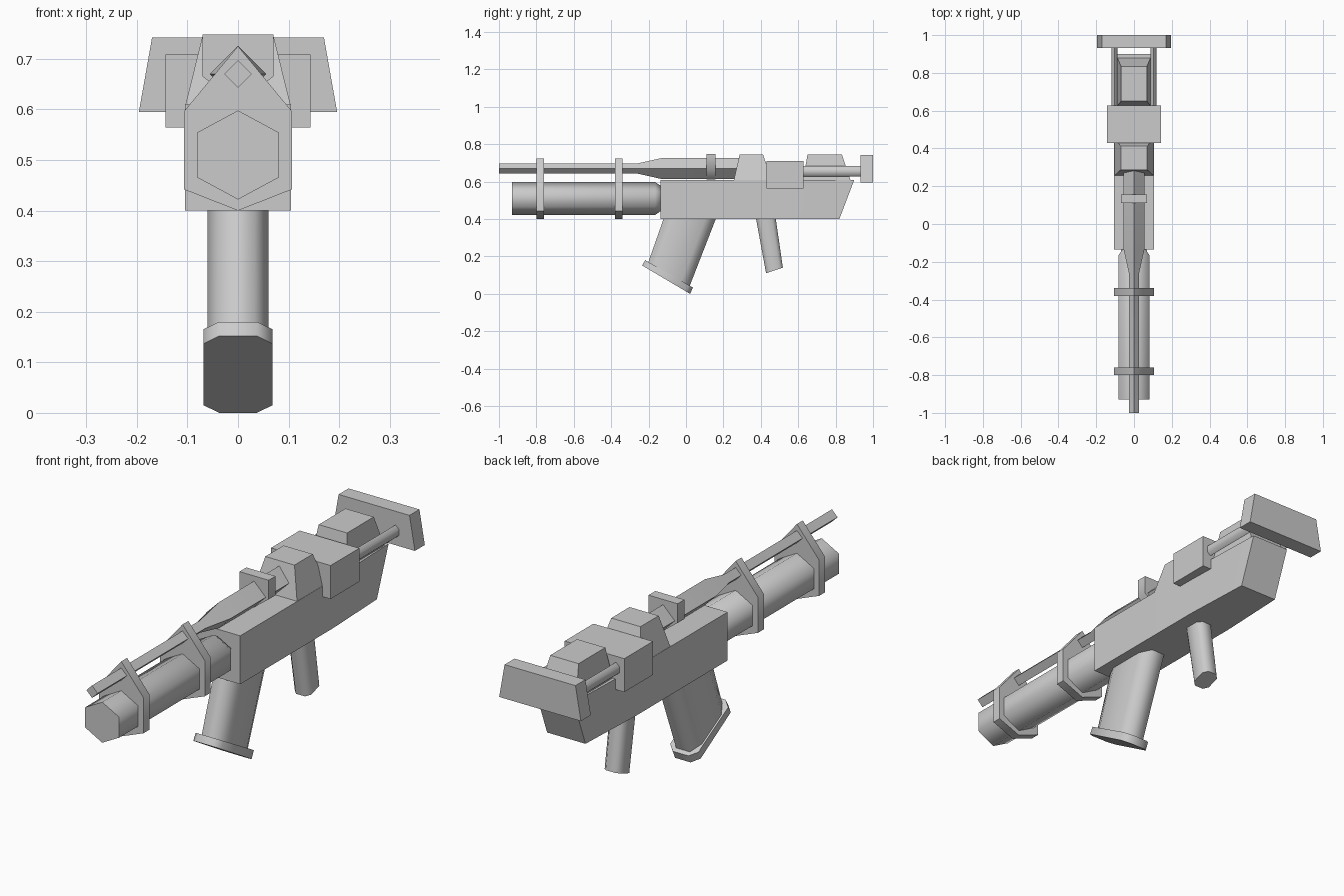
import bpy, bmesh, math
from mathutils import Vector

if "Cube" in bpy.data.objects:
    bpy.data.objects.remove(bpy.data.objects["Cube"])


def loft(name, rings, smooth=65):
    """Skin a list of equal-length point rings and cap both ends."""
    bm = bmesh.new()
    vs = [[bm.verts.new(p) for p in r] for r in rings]
    n = len(vs[0])
    for a, b in zip(vs, vs[1:]):
        for i in range(n):
            j = (i + 1) % n
            bm.faces.new((a[i], a[j], b[j], b[i]))
    bm.faces.new(vs[0])
    bm.faces.new(vs[-1])
    bmesh.ops.recalc_face_normals(bm, faces=bm.faces)
    me = bpy.data.meshes.new(name)
    bm.to_mesh(me)
    bm.free()
    ob = bpy.data.objects.new(name, me)
    bpy.context.collection.objects.link(ob)
    bpy.ops.object.select_all(action='DESELECT')
    ob.select_set(True)
    bpy.context.view_layer.objects.active = ob
    bpy.ops.object.shade_smooth_by_angle(angle=math.radians(smooth))
    return ob


def plate(name, profile, y0, y1):
    """Extrude an x-z profile along y."""
    return loft(name, [[(x, y, z) for x, z in profile] for y in (y0, y1)])


def tube(name, sides, z, stations, x=0):
    """Faceted tube along y, one corner pointing up; stations are (y, radius)."""
    ang = [math.pi / 2 + 2 * math.pi * i / sides for i in range(sides)]
    return loft(name, [[(x + r * math.cos(a), y, z + r * math.sin(a)) for a in ang]
                       for y, r in stations])


def tapered(name, lo, hi, smooth=65):
    """Block between two level rectangles, each (half x, y0, y1, z)."""
    return loft(name, [[(-w, a, z), (w, a, z), (w, b, z), (-w, b, z)]
                       for w, a, b, z in (lo, hi)], smooth)


def grip_shape(name, w, top, bottom, cut=0.2):
    """Handle with chamfered corners; top and bottom are (front, rear) y-z points."""
    rings = []
    for f, r in (top, bottom):
        f, r = Vector(f), Vector(r)
        ring = []
        for x, t in ((-.55, 0), (.55, 0), (1, cut), (1, 1 - cut),
                     (.55, 1), (-.55, 1), (-1, 1 - cut), (-1, cut)):
            p = f.lerp(r, t)
            ring.append((x * w, p.x, p.y))
        rings.append(ring)
    return loft(name, rings)


# Lower barrel and its bands
tube("lower_barrel", 6, .51, [(-.93, .085), (-.93, .088), (-.165, .088), (-.125, .06)][1:])\
    .scale = (1.07, 1, 1)
band = [(0, .725), (.107, .596), (.107, .442), (0, .40), (-.107, .442), (-.107, .596)]
for label, y in (("front", -.78), ("rear", -.36)):
    plate(label + "_barrel_band", band, y - .02, y + .02)

# Upper rod widening into a tube, with a collar
tube("upper_rod", 4, .67, [(-1, .027), (-.26, .027), (-.13, .056), (.3, .056)])
plate("tube_collar", [(-.07, .748), (.07, .748), (.07, .665), (0, .612), (-.07, .665)],
      .11, .157)

# Main body with raked rear
loft("body", [[(-w, y0, .40), (w, y0, .40), (w, y1, .61), (-w, y1, .61)]
              for w, y0, y1 in ((.105, -.135, -.135), (.105, .5, .5), (.092, .82, .90))])

# Raised housings on top of the body
tapered("front_housing", (.105, .255, .46, .605), (.07, .287, .412, .746))
tapered("cross_block", (.143, .43, .627, .564), (.143, .43, .627, .709))
tapered("rear_housing", (.088, .625, .88, .605), (.068, .65, .833, .746))

# Stock rods and shoulder plate
for label, s in (("left", -1), ("right", 1)):
    plate(label + "_stock_rod",
          [(s * .103 + dx, .655 + dz) for dx, dz in
           ((0, .028), (.016, .014), (.016, -.014), (0, -.028), (-.016, -.014), (-.016, .014))],
          .6, .95)
tapered("shoulder_plate", (.196, .932, 1, .595), (.17, .932, 1, .742))

# Magazine, its foot, and the hand grip
grip_shape("magazine", .06, ((-.115, .415), (.165, .415)), ((-.205, .16), (.015, .03)))
grip_shape("magazine_foot", .068, ((-.218, .18), (.037, .034)), ((-.235, .152), (.022, 0)), .1)
grip_shape("hand_grip", .04, ((.372, .415), (.478, .415)), ((.428, .11), (.518, .14)))
